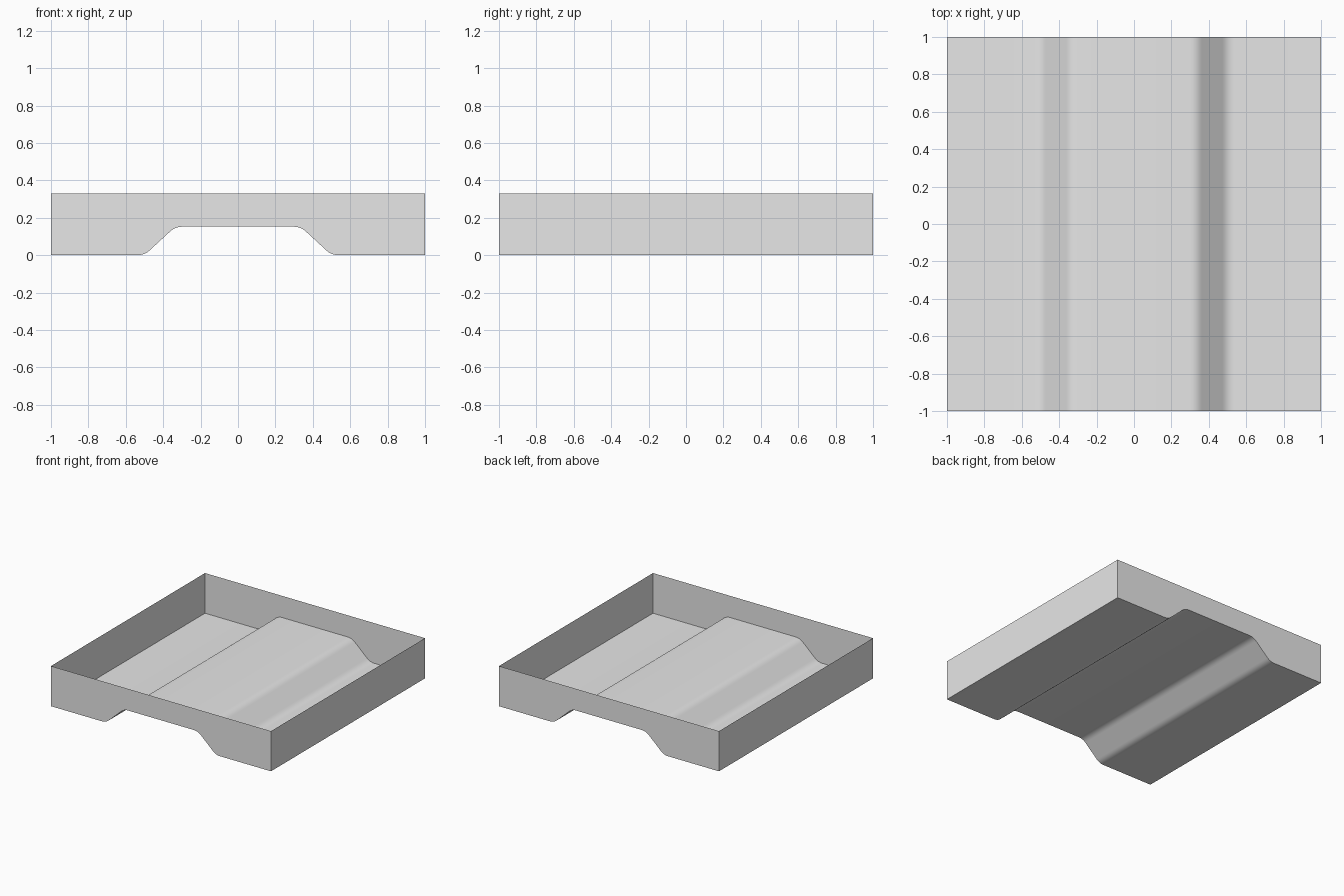
import bpy
from mathutils import Vector

cube = bpy.data.objects.get("Cube")
if cube:
    bpy.data.objects.remove(cube, do_unlink=True)

HALF, TOP, STEP = 1.0, 0.33, 0.152
FOOT, CREST, ROUND = 0.50, 0.335, 0.037

grey = bpy.data.materials.new("plain grey")
grey.use_nodes = True
grey.diffuse_color = (0.8, 0.8, 0.8, 1)
grey.node_tree.nodes["Principled BSDF"].inputs["Base Color"].default_value = (0.8, 0.8, 0.8, 1)


def make_part(name, verts, faces):
    mesh = bpy.data.meshes.new(name)
    mesh.from_pydata(verts, [], faces)
    mesh.materials.append(grey)
    obj = bpy.data.objects.new(name, mesh)
    bpy.context.collection.objects.link(obj)
    return obj


def rounded_corner(before, corner, after, steps=5):
    """Points of a soft bend that replaces a profile corner."""
    a = corner + (before - corner).normalized() * ROUND
    b = corner + (after - corner).normalized() * ROUND
    return [a.lerp(corner, i / steps).lerp(corner.lerp(b, i / steps), i / steps)
            for i in range(steps + 1)]


# Half of the floor profile, mirrored for the other side
edge, foot = Vector((-HALF, 0)), Vector((-FOOT, 0))
crest, middle = Vector((-CREST, STEP)), Vector((0, STEP))
left = [edge] + rounded_corner(edge, foot, crest) + rounded_corner(foot, crest, middle)
profile = [(p.x, p.y) for p in left] + [(-p.x, p.y) for p in reversed(left)]
n = len(profile)

# Floor sheet with the raised middle
verts = [(x, y, z) for y in (-HALF, HALF) for x, z in profile]
floor = make_part("floor", verts, [(i, i + 1, n + i + 1, n + i) for i in range(n - 1)])
bpy.ops.object.select_all(action='DESELECT')
floor.select_set(True)
bpy.context.view_layer.objects.active = floor
bpy.ops.object.shade_smooth_by_angle()

# End walls follow the floor profile
for name, y in (("front_wall", -HALF), ("back_wall", HALF)):
    outline = [(x, y, z) for x, z in profile] + [(HALF, y, TOP), (-HALF, y, TOP)]
    order = range(n + 2) if y < 0 else reversed(range(n + 2))
    make_part(name, outline, [tuple(order)])

# Side walls
for name, s in (("left_wall", 1), ("right_wall", -1)):
    x, y = s * HALF, s * HALF
    make_part(name, [(x, -y, 0), (x, y, 0), (x, y, TOP), (x, -y, TOP)], [(0, 1, 2, 3)])
